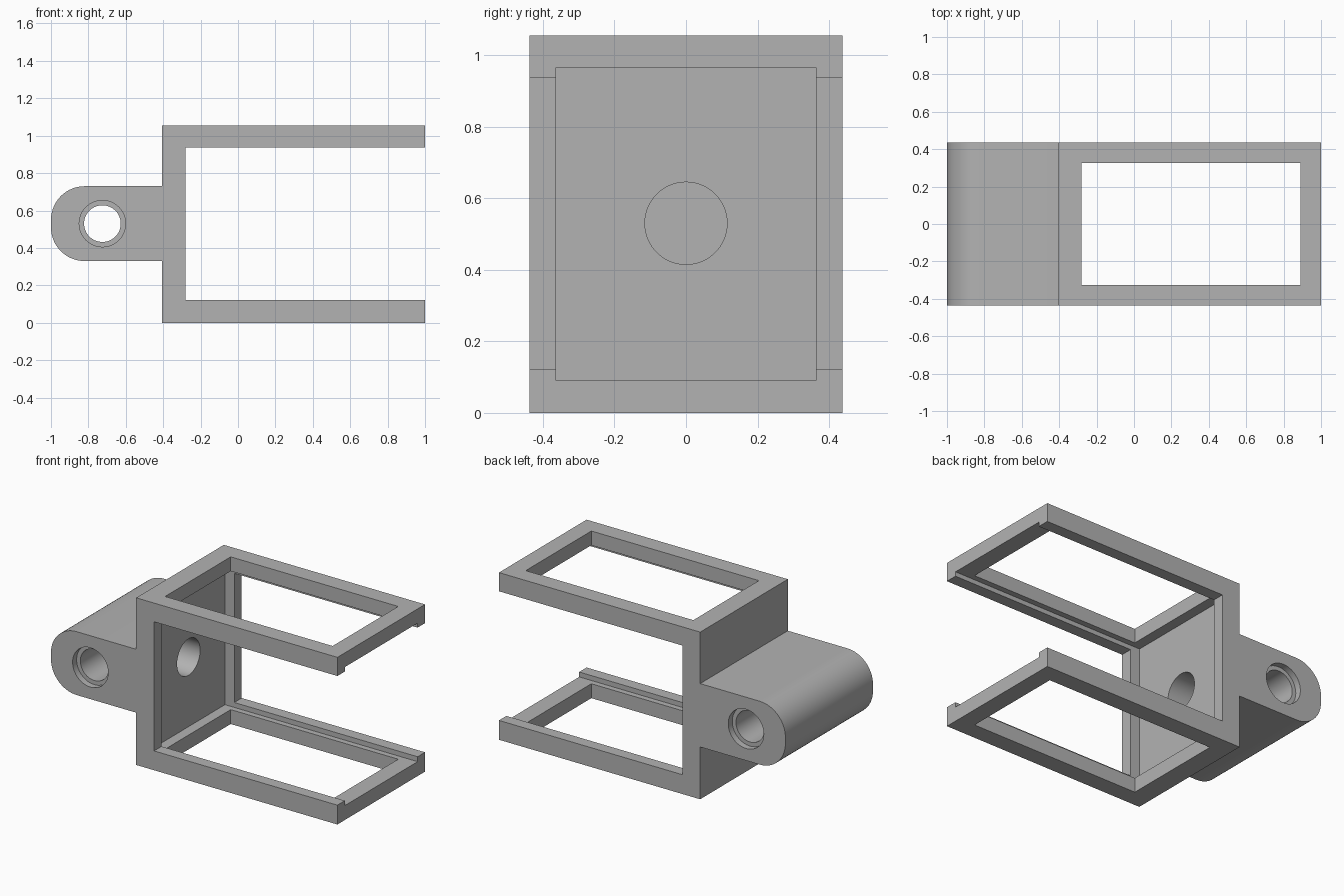
import bpy
import bmesh
from math import sin, cos, pi
from mathutils import Matrix, Vector

cube = bpy.data.objects.get("Cube")
if cube:
    bpy.data.objects.remove(cube, do_unlink=True)

HALF_DEPTH = 0.437
HEIGHT = 1.055
MID_Z = 0.53
WALL_BACK, WALL_FRONT = -0.405, -0.28
PIN_X = -0.725

grey = bpy.data.materials.new("plain grey")
grey.use_nodes = True
grey.diffuse_color = (0.45, 0.45, 0.45, 1)
grey.node_tree.nodes["Principled BSDF"].inputs["Base Color"].default_value = (0.45, 0.45, 0.45, 1)


def finish(name, bm):
    bmesh.ops.recalc_face_normals(bm, faces=bm.faces)
    mesh = bpy.data.meshes.new(name)
    bm.to_mesh(mesh)
    bm.free()
    mesh.materials.append(grey)
    obj = bpy.data.objects.new(name, mesh)
    bpy.context.collection.objects.link(obj)
    return obj


def box(name, lo, hi):
    lo, hi = Vector(lo), Vector(hi)
    bm = bmesh.new()
    bmesh.ops.create_cube(bm, size=1, matrix=Matrix.Translation((lo + hi) / 2) @ Matrix.Diagonal((*(hi - lo), 1)))
    return finish(name, bm)


def cylinder(name, radius, start, end):
    start, end = Vector(start), Vector(end)
    turn = (end - start).to_track_quat("Z", "Y").to_matrix().to_4x4()
    bm = bmesh.new()
    bmesh.ops.create_cone(bm, cap_ends=True, segments=64, radius1=radius, radius2=radius,
                          depth=(end - start).length, matrix=Matrix.Translation((start + end) / 2) @ turn)
    return finish(name, bm)


def cut(target, cutter):
    cutter.hide_render = True
    mod = target.modifiers.new("cut", "BOOLEAN")
    mod.operation = "DIFFERENCE"
    mod.solver = "EXACT"
    mod.object = cutter
    bpy.context.view_layer.objects.active = target
    bpy.ops.object.modifier_apply(modifier=mod.name)
    bpy.data.objects.remove(cutter, do_unlink=True)


# Side profile: open fork with a rounded lug behind it
ROUND, LUG_HALF, STEPS = 0.18, 0.2, 16
profile = [(WALL_BACK, 0), (1, 0), (1, 0.122), (WALL_FRONT, 0.122), (WALL_FRONT, 0.937),
           (1, 0.937), (1, HEIGHT), (WALL_BACK, HEIGHT), (WALL_BACK, MID_Z + LUG_HALF)]
for side, first in ((1, pi / 2), (-1, pi)):
    for i in range(STEPS + 1):
        a = first + i * pi / 2 / STEPS
        profile.append((-1 + ROUND + ROUND * cos(a),
                        MID_Z + side * (LUG_HALF - ROUND) + ROUND * sin(a)))
profile.append((WALL_BACK, MID_Z - LUG_HALF))

bm = bmesh.new()
face = bm.faces.new([bm.verts.new((x, -HALF_DEPTH, z)) for x, z in profile])
extruded = bmesh.ops.extrude_face_region(bm, geom=[face])["geom"]
bmesh.ops.translate(bm, vec=(0, 2 * HALF_DEPTH, 0),
                    verts=[v for v in extruded if isinstance(v, bmesh.types.BMVert)])
bracket = finish("fork_bracket", bm)

# Shallow channel along the inside of the fork
cut(bracket, box("channel_cutter", (-0.345, -0.363, 0.091), (1.2, 0.363, 0.965)))
# Window through both arms
cut(bracket, box("window_cutter", (WALL_FRONT, -0.327, -0.2), (0.89, 0.327, 1.3)))
# Blind bore into the lug
cut(bracket, cylinder("bore_cutter", 0.115, (-0.58, 0, MID_Z), (-0.3, 0, MID_Z)))
# Pin hole with a counterbore at each end
cut(bracket, cylinder("pin_cutter", 0.098, (PIN_X, -0.6, MID_Z), (PIN_X, 0.6, MID_Z)))
for s in (-1, 1):
    cut(bracket, cylinder("counterbore_cutter", 0.124, (PIN_X, s * (HALF_DEPTH - 0.04), MID_Z),
                          (PIN_X, s * 0.6, MID_Z)))

# Smooth curves, crisp edges
bpy.ops.object.select_all(action="DESELECT")
bracket.select_set(True)
bpy.context.view_layer.objects.active = bracket
bpy.ops.object.shade_smooth_by_angle(angle=pi / 6)
